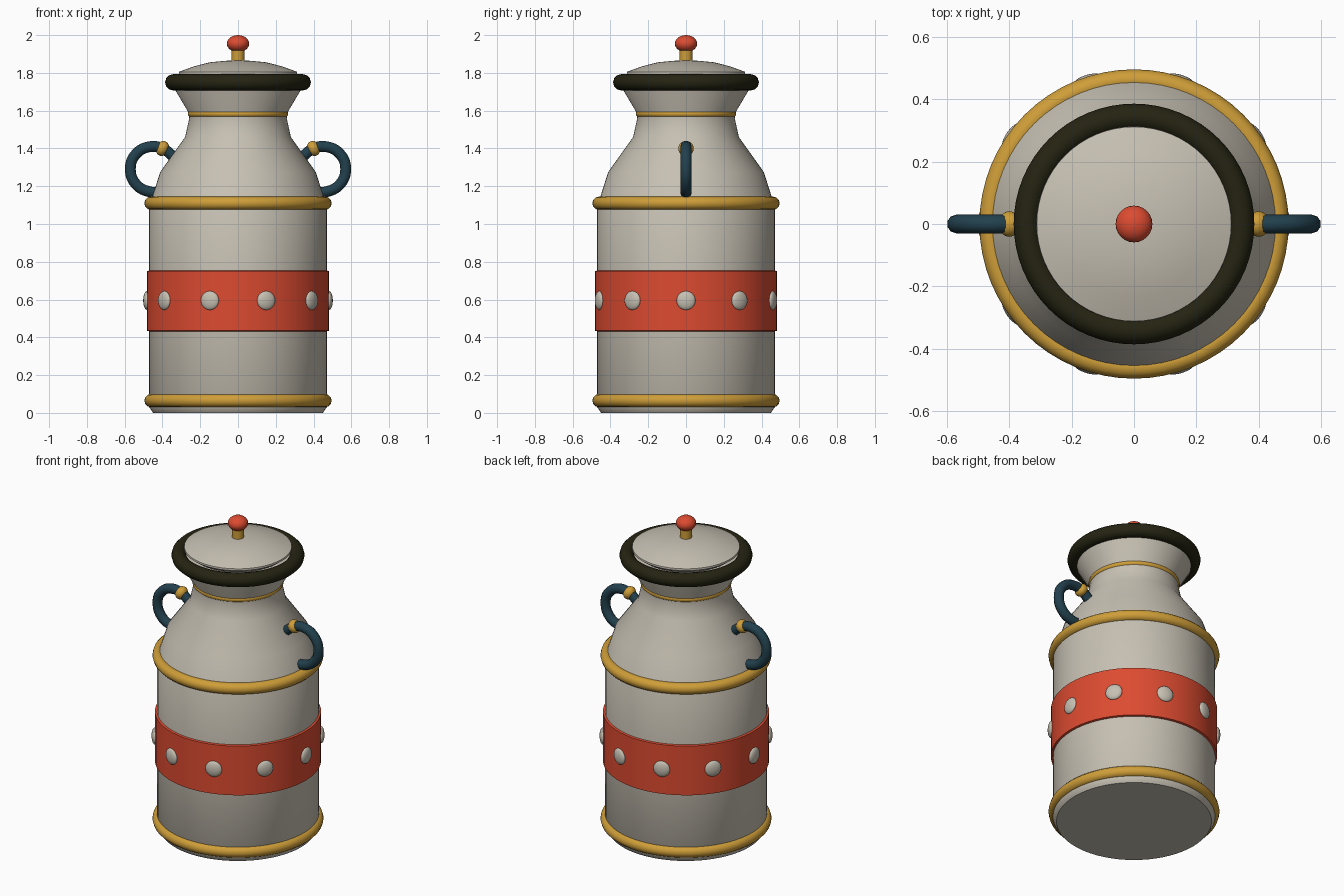
import bpy
import math
from mathutils import Vector

if "Cube" in bpy.data.objects:
    bpy.data.objects.remove(bpy.data.objects["Cube"], do_unlink=True)


def material(name, r, g, b):
    m = bpy.data.materials.new(name)
    m.use_nodes = True
    m.diffuse_color = (r, g, b, 1)
    bsdf = next(n for n in m.node_tree.nodes if n.type == 'BSDF_PRINCIPLED')
    bsdf.inputs["Base Color"].default_value = (r, g, b, 1)
    return m


CREAM = material("cream enamel", .57, .53, .45)
RED = material("warm red", .72, .07, .03)
GOLD = material("brass gold", .62, .34, .04)
TEAL = material("deep teal", .016, .052, .075)
OLIVE = material("dark olive", .018, .017, .006)


def finish(name, mat, angle=35):
    ob = bpy.context.object
    ob.name = name
    ob.data.materials.append(mat)
    bpy.ops.object.shade_smooth_by_angle(angle=math.radians(angle))
    return ob


def lathe(name, profile, mat, angle=35, sides=64):
    """Revolve (radius, height) points about the z axis."""
    verts, faces = [], []
    for r, z in profile:
        for i in range(sides):
            a = math.tau * i / sides
            verts.append((r * math.cos(a), r * math.sin(a), z))
    for k in range(len(profile) - 1):
        for i in range(sides):
            j = (i + 1) % sides
            faces.append((k * sides + i, k * sides + j,
                          (k + 1) * sides + j, (k + 1) * sides + i))
    last = (len(profile) - 1) * sides
    faces.append(tuple(reversed(range(sides))))
    faces.append(tuple(range(last, last + sides)))
    mesh = bpy.data.meshes.new(name)
    mesh.from_pydata(verts, [], faces)
    ob = bpy.data.objects.new(name, mesh)
    bpy.context.collection.objects.link(ob)
    bpy.ops.object.select_all(action='DESELECT')
    bpy.context.view_layer.objects.active = ob
    ob.select_set(True)
    return finish(name, mat, angle)


def ring(name, radius, thick, z, mat):
    bpy.ops.mesh.primitive_torus_add(major_radius=radius, minor_radius=thick,
                                     major_segments=64, minor_segments=12,
                                     location=(0, 0, z))
    return finish(name, mat, 60)


def ball(name, loc, scale, mat, rotation=(0, 0, 0)):
    bpy.ops.mesh.primitive_uv_sphere_add(segments=24, ring_count=12, radius=1,
                                         location=loc, rotation=rotation)
    bpy.context.object.scale = scale
    return finish(name, mat, 60)


# Can body, shoulder and flared neck
lathe("can_body", [(.45, 0), (.455, .008), (.47, .03), (.47, 1.11), (.455, 1.14),
                   (.412, 1.275), (.28, 1.46), (.258, 1.56), (.262, 1.59),
                   (.33, 1.705), (.335, 1.75), (.3, 1.76)], CREAM)

# Red belt
lathe("belt", [(.465, .43), (.482, .435), (.482, .75), (.465, .755)], RED)

# Brass hoops and dark rim
ring("base_hoop", .461, .035, .065, GOLD)
ring("shoulder_hoop", .461, .035, 1.11, GOLD)
ring("neck_hoop", .248, .018, 1.583, GOLD)
ring("mouth_rim", .343, .043, 1.75, OLIVE)

# Domed lid with a stem and knob
lathe("lid", [(.28, 1.77), (.313, 1.795), (.312, 1.806), (.235, 1.834),
              (.15, 1.856), (.07, 1.864), (.005, 1.866)], CREAM)
lathe("knob_stem", [(.034, 1.85), (.034, 1.925)], GOLD, sides=24)
ball("knob", (0, 0, 1.955), (.059, .059, .045), RED)

# Studs around the belt
for i in range(10):
    a = math.tau * i / 10
    ball(f"belt_stud_{i + 1}", (.482 * math.cos(a), .482 * math.sin(a), .595),
         (.02, .05, .05), CREAM, (0, 0, a))

# Curved handles with brass collars
for side, sx in (("left", 1), ("right", -1)):
    curve = bpy.data.curves.new(f"{side}_handle", 'CURVE')
    curve.dimensions = '3D'
    curve.bevel_depth = .03
    curve.bevel_resolution = 3
    curve.resolution_u = 6
    curve.use_fill_caps = True
    path = [(.335, 1.35), (.395, 1.397), (.46, 1.41), (.538, 1.373),
            (.57, 1.29), (.538, 1.208), (.465, 1.17), (.42, 1.168)]
    spline = curve.splines.new('BEZIER')
    spline.bezier_points.add(len(path) - 1)
    for p, (x, z) in zip(spline.bezier_points, path):
        p.co = Vector((sx * x, 0, z))
        p.handle_left_type = p.handle_right_type = 'AUTO'
    ob = bpy.data.objects.new(f"{side}_handle", curve)
    bpy.context.collection.objects.link(ob)
    bpy.ops.object.select_all(action='DESELECT')
    bpy.context.view_layer.objects.active = ob
    ob.select_set(True)
    bpy.ops.object.convert(target='MESH')
    finish(f"{side}_handle", TEAL, 50)
    ball(f"{side}_handle_collar", (sx * .4, 0, 1.4), (.034, .041, .041),
         GOLD, (0, -sx * math.radians(25), 0))
